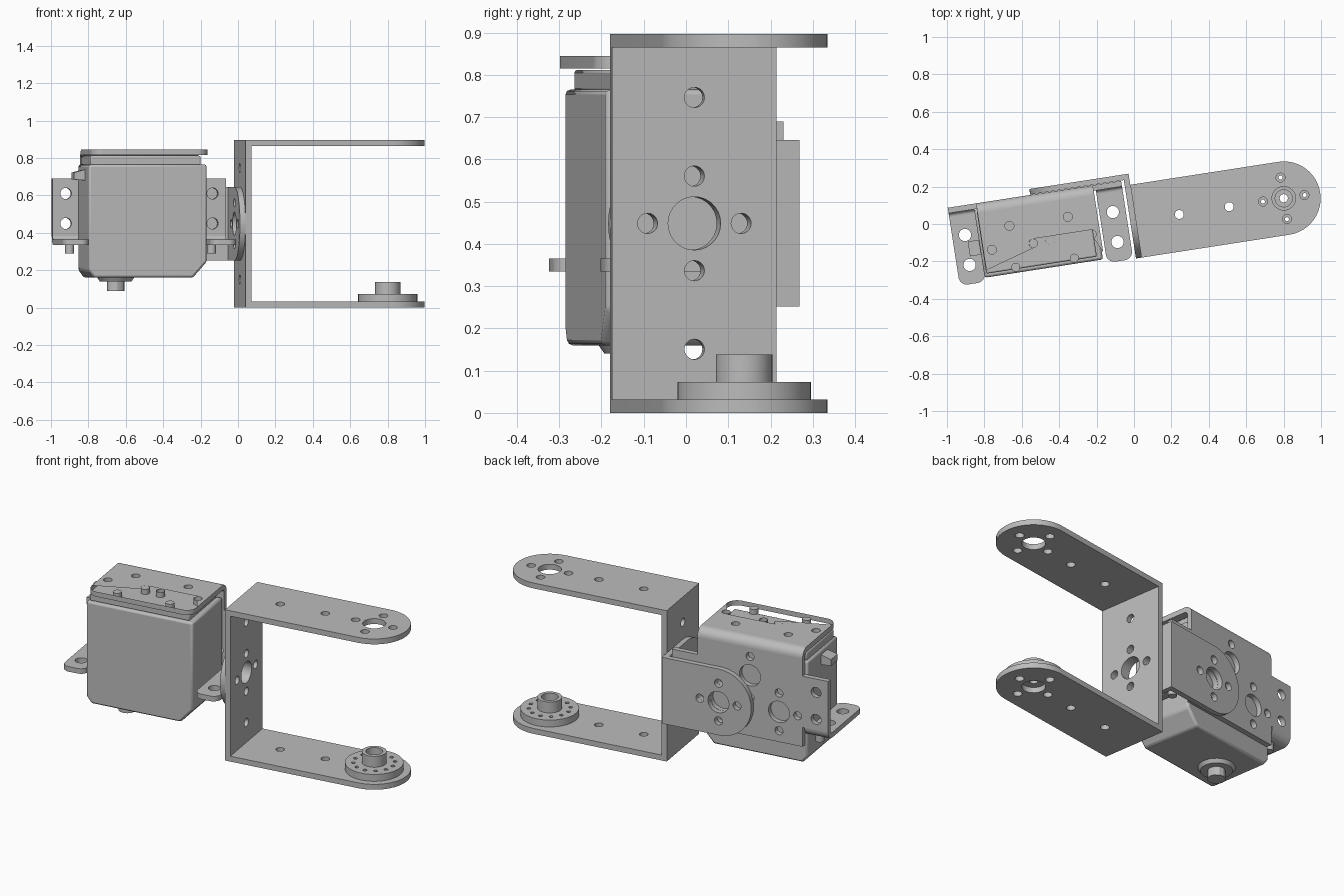
import bpy, bmesh, math
from mathutils import Matrix, Vector

cube = bpy.data.objects.get("Cube")
if cube:
    bpy.data.objects.remove(cube, do_unlink=True)

grey = bpy.data.materials.new("metal_grey")
grey.use_nodes = True
grey.diffuse_color = (0.5, 0.5, 0.5, 1)
grey.node_tree.nodes["Principled BSDF"].inputs["Base Color"].default_value = grey.diffuse_color

# Whole assembly is turned slightly about z
FRAME = Matrix.Translation((0.01, 0.015, 0)) @ Matrix.Rotation(math.radians(8.8), 4, 'Z')
T = 0.032       # sheet thickness
R = 0.197       # half width of the bracket sheets
BIG, SMALL, PITCH = 0.063, 0.024, 0.112
MID = -0.514    # centre of the motor holder along the arm

# Sheet planes: first axis, second axis, extrusion normal
PLANES = {
    "uv": ((1, 0, 0), (0, 1, 0), (0, 0, 1)),
    "uz": ((1, 0, 0), (0, 0, 1), (0, -1, 0)),
    "vz": ((0, 1, 0), (0, 0, 1), (1, 0, 0)),
}


def circle(x, y, r, n=28):
    return [(x + r * math.cos(i * math.tau / n), y + r * math.sin(i * math.tau / n)) for i in range(n)]


def rounded(corners, steps=12):
    """Outline from (x, y, radius) right-angled corners."""
    out = []
    for i, (x, y, r) in enumerate(corners):
        p = Vector((x, y))
        if r == 0:
            out.append((x, y))
            continue
        d1 = (Vector(corners[i - 1][:2]) - p).normalized()
        d2 = (Vector(corners[(i + 1) % len(corners)][:2]) - p).normalized()
        c = p + (d1 + d2) * r
        for k in range(steps + 1):
            a = k / steps * math.pi / 2
            out.append(tuple(c - d2 * r * math.cos(a) - d1 * r * math.sin(a)))
    return out


def rect(x0, x1, y0, y1, r=(0, 0, 0, 0)):
    return rounded([(x0, y0, r[0]), (x1, y0, r[1]), (x1, y1, r[2]), (x0, y1, r[3])])


def cross(x, y, big=BIG):
    """Four small holes around an optional large one."""
    holes = [circle(x + PITCH * a, y + PITCH * b, SMALL, 20)
             for a, b in ((1, 0), (-1, 0), (0, 1), (0, -1))]
    return holes + ([circle(x, y, big)] if big else [])


def plate(name, outline, plane, lo, hi, holes=(), bevel=0):
    """Extruded outline with holes, between two offsets along the plane normal."""
    curve = bpy.data.curves.new(name, 'CURVE')
    curve.dimensions = '2D'
    curve.fill_mode = 'BOTH'
    curve.extrude = (hi - lo) / 2
    for loop in [outline, *holes]:
        s = curve.splines.new('POLY')
        s.points.add(len(loop) - 1)
        for pt, co in zip(s.points, loop):
            pt.co = (co[0], co[1], 0, 1)
        s.use_cyclic_u = True
    tmp = bpy.data.objects.new(name + "_outline", curve)
    bpy.context.collection.objects.link(tmp)
    mesh = bpy.data.meshes.new_from_object(tmp.evaluated_get(bpy.context.evaluated_depsgraph_get()))
    bpy.data.objects.remove(tmp, do_unlink=True)
    bpy.data.curves.remove(curve)

    ax, ay, n = (Vector(v) for v in PLANES[plane])
    m = Matrix((ax, ay, n)).transposed().to_4x4()
    m.translation = Vector(abs(c) for c in n) * (lo + hi) / 2
    bm = bmesh.new()
    bm.from_mesh(mesh)
    bmesh.ops.remove_doubles(bm, verts=bm.verts, dist=1e-5)
    if not holes:
        bmesh.ops.dissolve_limit(bm, angle_limit=0.01, verts=bm.verts, edges=bm.edges)
    bmesh.ops.recalc_face_normals(bm, faces=bm.faces)
    bm.transform(m)
    bm.to_mesh(mesh)
    bm.free()
    return finish(name, mesh, bevel)


def finish(name, mesh, bevel=0):
    mesh.name = name
    mesh.materials.clear()
    mesh.materials.append(grey)
    ob = bpy.data.objects.new(name, mesh)
    ob.matrix_world = FRAME
    bpy.context.collection.objects.link(ob)
    bpy.ops.object.select_all(action='DESELECT')
    ob.select_set(True)
    bpy.context.view_layer.objects.active = ob
    bpy.ops.object.shade_smooth_by_angle(angle=math.radians(30))
    if bevel:
        mod = ob.modifiers.new("soft_edges", 'BEVEL')
        mod.width, mod.segments, mod.limit_method = bevel, 2, 'ANGLE'
    return ob


def cone(name, u, v, z0, z1, r0, r1, n):
    bm = bmesh.new()
    bmesh.ops.create_cone(bm, cap_ends=True, segments=n, radius1=r0, radius2=r1, depth=z1 - z0,
                          matrix=Matrix.Translation((u, v, (z0 + z1) / 2)))
    mesh = bpy.data.meshes.new(name)
    bm.to_mesh(mesh)
    bm.free()
    return finish(name, mesh)


# Large C-shaped bracket
H, ARM = 0.897, 0.8
MZ = H / 2
end = R - 0.001
arm_outline = rect(0, ARM + R, -R, R, (0, end, end, 0))
arm_holes = cross(ARM, 0) + [circle(u, 0, SMALL, 20) for u in (0.235, 0.505)]
plate("lower_arm", arm_outline, "uv", 0, T, arm_holes)
plate("upper_arm", arm_outline, "uv", H - T, H, arm_holes)
plate("arm_back_plate", rect(-R, R, T, H - T), "vz", 0, T,
      cross(0, MZ) + [circle(0, MZ + s * 0.298, SMALL, 20) for s in (1, -1)])

# Round horn on the lower arm
ring = [circle(ARM + 0.113 * math.cos(i * math.tau / 12), 0.113 * math.sin(i * math.tau / 12), 0.011, 12)
        for i in range(12)]
plate("horn_disc", circle(ARM, 0, 0.158, 48), "uv", T, 0.073, ring + [circle(ARM, 0, 0.022, 20)])
plate("horn_hub", circle(ARM, 0, 0.067, 36), "uv", 0.073, 0.138, [circle(ARM, 0, 0.046)])

# L-shaped connector
plate("connector_plate", rect(-R, 0.227, MZ - R, MZ + R, (end, 0, 0, end)), "vz", -0.03, 0, cross(0, MZ))
plate("connector_leg", rect(-0.34 - R, 0, MZ - R, MZ + R, (end, 0, 0, end)), "uz", 0.227, 0.257,
      cross(-0.34, MZ))

# Motor holder: back plate with side flanges
W, FW = 0.316, 0.469
back = [(MID - W, 0.27), (MID + W, 0.27), (MID + W, 0.385), (MID + FW, 0.385), (MID + FW, 0.69),
        (MID + W, 0.69), (MID + W, 0.795), (MID - W, 0.795), (MID - W, 0.69), (MID - FW, 0.69),
        (MID - FW, 0.385), (MID - W, 0.385)]
back_holes = [circle(MID, 0.63, BIG), circle(MID, 0.742, SMALL, 20), circle(MID, 0.5, SMALL, 20)]
for s in (1, -1):
    back_holes += cross(MID + s * 0.174, MZ)[:1 if s > 0 else 2][-1:]
    back_holes += cross(MID + s * 0.174, MZ)[2:]
    back_holes += [circle(MID + s * 0.397, z, 0.03, 20) for z in (0.45, 0.61)]
plate("holder_back", back, "uz", 0.195, 0.225, back_holes)

# Holder top with mounting holes
top_holes = cross(MID + 0.158, -0.033, 0) + cross(MID - 0.158, -0.033, 0)
top_holes += [circle(MID + s * 0.045, -0.033, SMALL, 20) for s in (1, -1)]
top_holes = [h for h in top_holes if abs(sum(p[0] for p in h) / len(h) - MID) > 0.04]
plate("holder_top", rect(MID - W, MID + W, -R, 0.175, (0.06, 0.06, 0, 0)), "uv", 0.815, 0.845, top_holes)


def bend(name, u0, u1, zc, up):
    """Quarter-round fold joining a horizontal sheet to the holder back."""
    arc = [i / 8 * math.pi / 2 for i in range(9)]
    pts = [(0.175 + r * math.cos(a), zc + up * r * math.sin(a))
           for r, sweep in ((0.05, arc), (0.02, arc[::-1])) for a in sweep]
    plate(name, pts, "vz", u0, u1)


bend("holder_top_bend", MID - W, MID + W, 0.795, 1)

# Side tabs folded forward under the flanges
for side, s in (("left", 1), ("right", -1)):
    u0, u1 = sorted((MID + s * 0.328, MID + s * FW))
    plate(side + "_tab", rect(u0, u1, -R, 0.175, (0.045, 0.045, 0, 0)), "uv", 0.335, 0.365,
          [circle(MID + s * 0.4, v, 0.033, 20) for v in (0.067, -0.095)])
    bend(side + "_tab_bend", u0, u1, 0.385, -1)
    c = MID + s * 0.384
    plate(side + "_tab_stud", circle(c, 0.15, 0.024, 16), "uv", 0.29, 0.335)

# Motor body with chamfered underside
u0, u1 = -0.845, -0.205
plate("motor_body", [(u0, 0.765), (u0, 0.2), (u0 + 0.03, 0.16), (-0.28, 0.16), (u1, 0.245), (u1, 0.765)],
      "uz", -0.175, 0.193, bevel=0.012)
plate("motor_cap", rect(u0 + 0.012, u1 - 0.03, -0.155, 0.18), "uv", 0.76, 0.812, bevel=0.008)
plate("cable_boss", [(-0.905, 0.685), (-0.84, 0.68), (-0.84, 0.74), (-0.905, 0.722)], "uz", -0.05, 0.03)

# Motor output shaft
cone("shaft_collar", -0.675, -0.02, 0.14, 0.162, 0.085, 0.1, 32)
cone("shaft_spline", -0.675, -0.02, 0.09, 0.145, 0.048, 0.048, 12)
